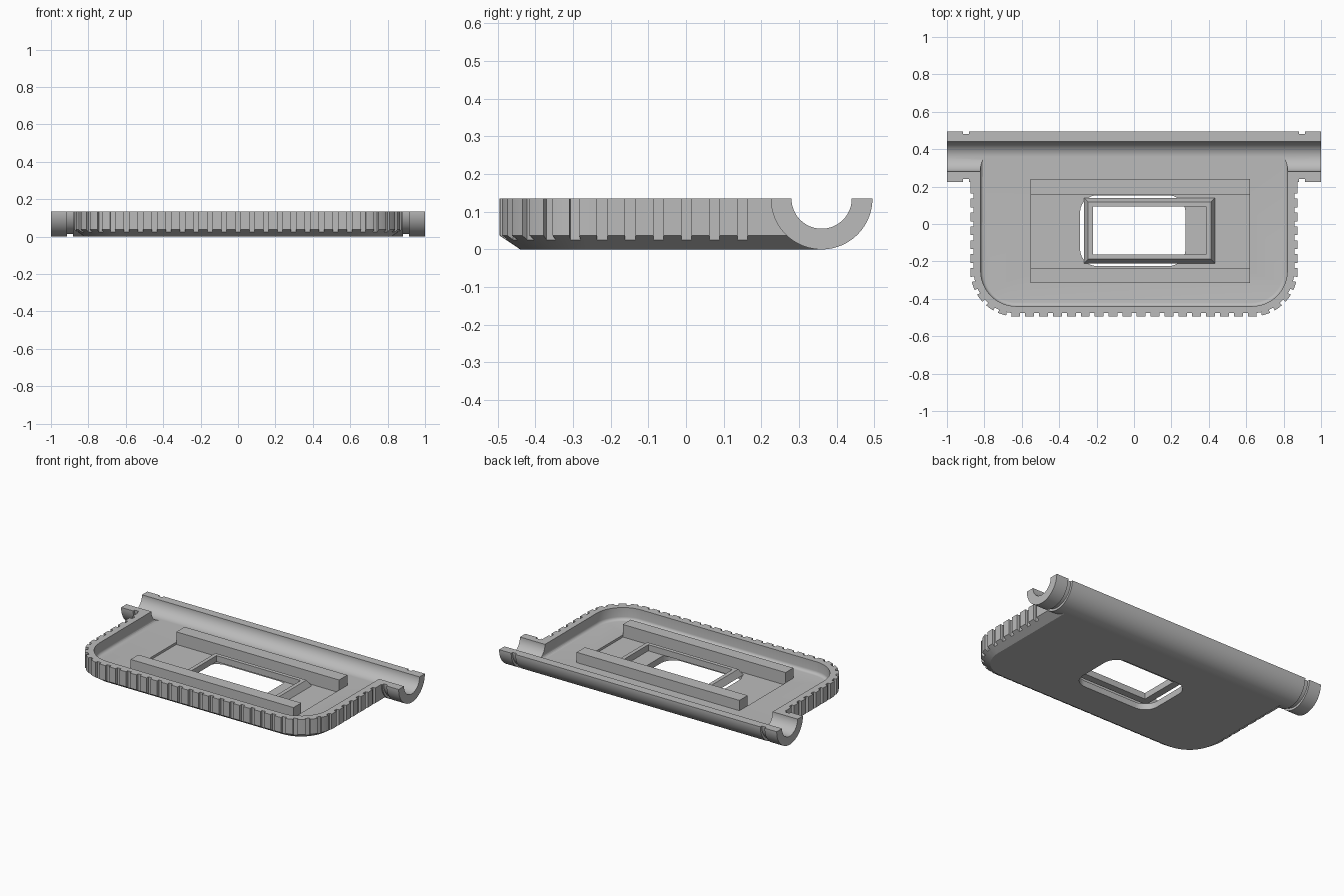
import bpy, bmesh
from math import pi, sin, cos, radians
from mathutils import Matrix

if "Cube" in bpy.data.objects:
    bpy.data.objects.remove(bpy.data.objects["Cube"])

grey = bpy.data.materials.new("neutral grey")
grey.use_nodes = True
colour = (0.5, 0.5, 0.5, 1)
grey.diffuse_color = colour
grey.node_tree.nodes["Principled BSDF"].inputs["Base Color"].default_value = colour

TOP, FLOOR = 0.135, 0.055
HALF, FRONT, BACK, CORNER = 0.875, -0.495, 0.36, 0.245


def finish(name, bm, helper=False):
    bmesh.ops.recalc_face_normals(bm, faces=bm.faces)
    mesh = bpy.data.meshes.new(name)
    bm.to_mesh(mesh)
    bm.free()
    mesh.materials.append(grey)
    ob = bpy.data.objects.new(name, mesh)
    ob.hide_render = helper
    bpy.context.collection.objects.link(ob)
    return ob


def loft(name, rings, helper=False, closed=False):
    """Skin a stack of equal-length rings; closed joins last to first."""
    bm = bmesh.new()
    loops = [[bm.verts.new(p) for p in ring] for ring in rings]
    n = len(loops[0])
    pairs = list(zip(loops, loops[1:]))
    if closed:
        pairs.append((loops[-1], loops[0]))
    else:
        bm.faces.new(loops[0])
        bm.faces.new(loops[-1])
    for a, b in pairs:
        for i in range(n):
            j = (i + 1) % n
            bm.faces.new((a[i], a[j], b[j], b[i]))
    return finish(name, bm, helper)


def rounded(x0, x1, y0, y1, r, z, back_round=False, steps=12):
    """Rectangle with rounded front corners, and back ones if asked."""
    corners = [(x0, y0, 180), (x1, y0, 270)]
    pts = []
    for x, y, start in corners:
        cx = x + r if x == x0 else x - r
        for k in range(steps + 1):
            a = radians(start + 90 * k / steps)
            pts.append((cx + r * cos(a), y + r + r * sin(a), z))
    if back_round:
        pts += [(x0 + x1 - x, y0 + y1 - y, z) for x, y, _ in pts]
    else:
        pts += [(x1, y1, z), (x0, y1, z)]
    return pts


def tray_ring(inset, z):
    return rounded(-HALF + inset, HALF - inset, FRONT + inset, BACK, CORNER - inset, z)


def box(name, x0, x1, y0, y1, z0, z1, helper=False):
    ring = [(x0, y0), (x1, y0), (x1, y1), (x0, y1)]
    return loft(name, [[(x, y, z) for x, y in ring] for z in (z0, z1)], helper)


def boolean(target, tool, operation):
    bpy.context.view_layer.objects.active = target
    mod = target.modifiers.new(operation.lower(), "BOOLEAN")
    mod.operation, mod.object, mod.solver = operation, tool, "EXACT"
    bpy.ops.object.modifier_apply(modifier=mod.name)
    bpy.data.objects.remove(tool)


def arc(x, r, count=48):
    """Lower half circle across the hinge axis."""
    return [(x, BACK + r * cos(pi + pi * k / count), TOP + r * sin(pi + pi * k / count))
            for k in range(count + 1)]


# Tray body with a chamfered lower edge
tray = loft("tray", [tray_ring(0.055, 0), tray_ring(0, 0.037), tray_ring(0, TOP)])

# Grip notches, evenly spaced around the rim
bm = bmesh.new()
side, bend = 0.4, CORNER * pi / 2
STEPS = 19
total = side + bend + HALF - CORNER
for i in range(STEPS + 1):
    d = total * i / STEPS
    if d < side:
        x, y, a = HALF, 0.15 - d, 0
    elif d < side + bend:
        a = -(d - side) / CORNER
        x, y = HALF - CORNER + CORNER * cos(a), FRONT + CORNER + CORNER * sin(a)
    else:
        x, y, a = HALF - CORNER - (d - side - bend), FRONT, -pi / 2
    for s in ((1, -1) if i < STEPS else (1,)):
        turn = a if s > 0 else pi - a
        place = (Matrix.Translation((s * x, y, 0.1)) @ Matrix.Rotation(turn, 4, "Z")
                 @ Matrix.Diagonal((0.036, 0.027, 0.3, 1)))
        bmesh.ops.create_cube(bm, size=1, matrix=place)
boolean(tray, finish("notch_cutter", bm, True), "DIFFERENCE")

# Half-round hinge barrel with a groove near each end
R, GROOVE = 0.135, 0.12
stations = [(-1, R), (-0.913, R), (-0.913, GROOVE), (-0.882, GROOVE), (-0.882, R)]
stations += [(-x, r) for x, r in reversed(stations)]
boolean(tray, loft("barrel", [arc(x, r) for x, r in stations], True), "UNION")

# Hollow of the tray with a small cove at the floor
cove = 0.02
rings = [tray_ring(0.055 + cove * (1 - sin(t * pi / 8)), FLOOR + cove * (1 - cos(t * pi / 8)))
         for t in range(5)]
boolean(tray, loft("hollow_cutter", rings + [tray_ring(0.055, 0.2)], True), "DIFFERENCE")

# Bore along the barrel
bore = [arc(x, 0.08) + [(x, BACK + 0.08, 0.2), (x, BACK - 0.08, 0.2)] for x in (-1.1, 1.1)]
boolean(tray, loft("bore_cutter", bore, True), "DIFFERENCE")

# Shallow slide recess and the window through the floor
boolean(tray, box("recess_cutter", -0.553, 0.618, -0.25, 0.17, 0.04, 0.1, True), "DIFFERENCE")
window = [rounded(-0.288, 0.275, -0.225, 0.153, 0.09, z, True) for z in (-0.1, 0.1)]
boolean(tray, loft("window_cutter", window, True), "DIFFERENCE")
for ob in bpy.context.selected_objects:
    ob.select_set(False)
tray.select_set(True)
bpy.context.view_layer.objects.active = tray
bpy.ops.object.shade_smooth_by_angle(angle=radians(25))

# Two guide rails
for name, y0, y1 in (("front_rail", -0.315, -0.235), ("back_rail", 0.155, 0.24)):
    box(name, -0.553, 0.62, y0, y1, 0.038, 0.122)


# Sliding frame with sloped outer sides
def frame_ring(inset, z):
    x0, x1, y0, y1 = -0.267 + inset, 0.433 - inset, -0.21 + inset, 0.14 - inset
    return [(x0, y0, z), (x1, y0, z), (x1, y1, z), (x0, y1, z)]


loft("sliding_frame", [frame_ring(0, 0.04), frame_ring(0.022, 0.08),
                       frame_ring(0.047, 0.08), frame_ring(0.047, 0.04)], closed=True)
